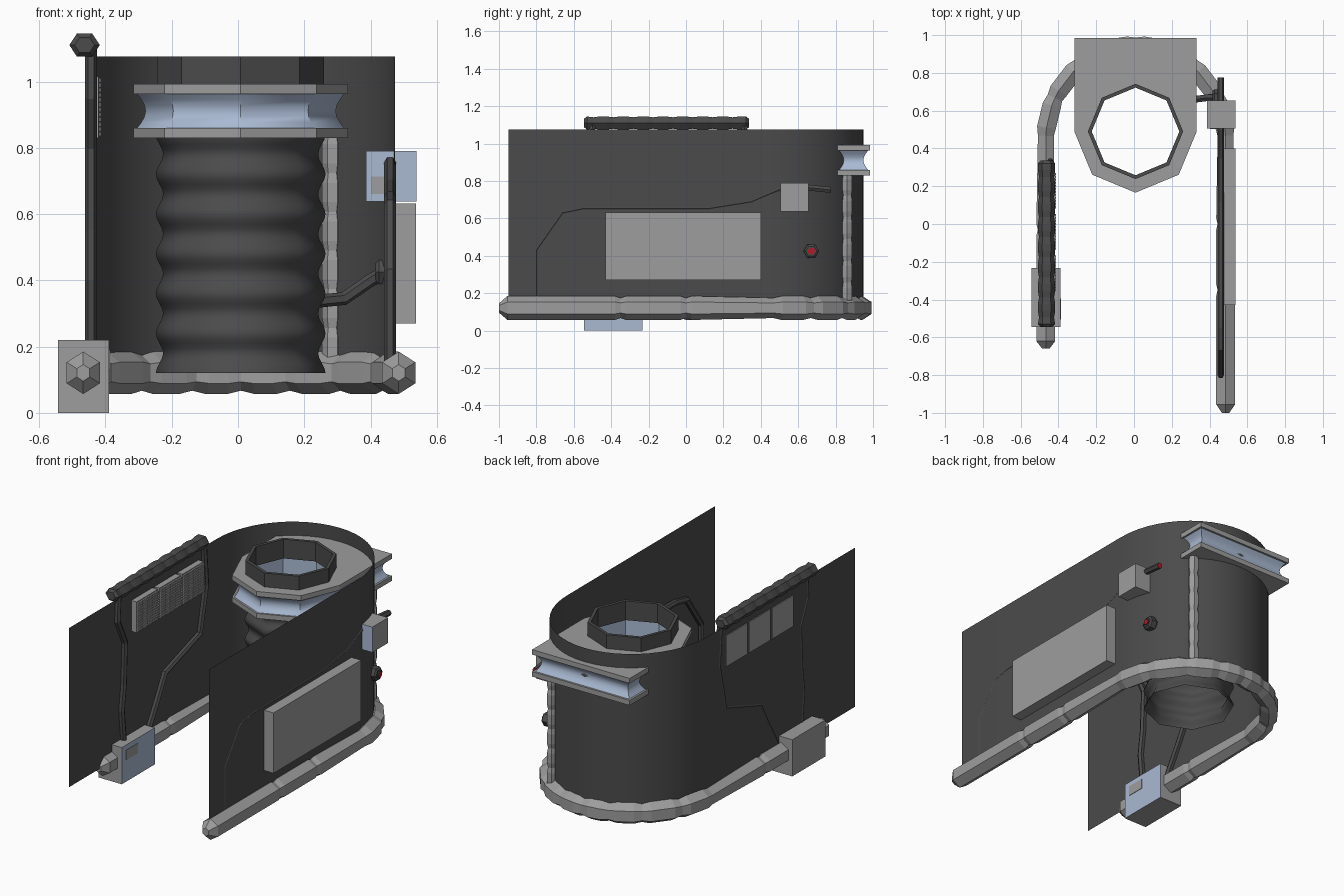
import bpy, bmesh
from math import sin, cos, pi, radians
from mathutils import Vector

if "Cube" in bpy.data.objects:
    bpy.data.objects.remove(bpy.data.objects["Cube"])


def material(name, r, g, b):
    m = bpy.data.materials.new(name)
    m.diffuse_color = (r, g, b, 1)
    m.use_nodes = True
    m.node_tree.nodes["Principled BSDF"].inputs["Base Color"].default_value = m.diffuse_color
    return m


GREY = material("mid grey", 0.34, 0.34, 0.34)
DARK = material("charcoal", 0.07, 0.07, 0.07)
BLUE = material("pale blue", 0.40, 0.49, 0.65)
RED = material("red", 0.45, 0.01, 0.02)


def finish(name, bm, mats, smooth=False, normals=True):
    if normals:
        bmesh.ops.recalc_face_normals(bm, faces=bm.faces[:])
    me = bpy.data.meshes.new(name)
    bm.to_mesh(me)
    bm.free()
    for m in mats:
        me.materials.append(m)
    for p in me.polygons:
        p.use_smooth = smooth
    ob = bpy.data.objects.new(name, me)
    bpy.context.collection.objects.link(ob)
    return ob


def skin(bm, rings, closed=True):
    """Join successive rings of points with quads; returns the vertex rings."""
    vr = [[bm.verts.new(p) for p in r] for r in rings]
    n = len(vr[0])
    for a, b in zip(vr, vr[1:]):
        for i in range(n if closed else n - 1):
            j = (i + 1) % n
            bm.faces.new((a[i], a[j], b[j], b[i]))
    return vr


def tube(name, pts, radii, mat, start=(0, 0, 1), squash=1.0, sides=6, end_mat=None):
    """Sweep a low-sided section along a path with a radius per point."""
    pts = [Vector(p) for p in pts]
    if not isinstance(radii, list):
        radii = [radii] * len(pts)
    nrm, rings = Vector(start), []
    for i, p in enumerate(pts):
        t = Vector()
        if i:
            t += (p - pts[i - 1]).normalized()
        if i < len(pts) - 1:
            t += (pts[i + 1] - p).normalized()
        t.normalize()
        nrm = (nrm - t * nrm.dot(t)).normalized()
        side = t.cross(nrm)
        rings.append([p + radii[i] * (nrm * cos(2 * pi * k / sides) + side * squash * sin(2 * pi * k / sides))
                      for k in range(sides)])
    bm = bmesh.new()
    vr = skin(bm, rings)
    bm.faces.new(vr[0])
    cap = bm.faces.new(vr[-1])
    if end_mat:
        cap.material_index = 1
    return finish(name, bm, [mat] + ([end_mat] if end_mat else []))


def box(name, lo, hi, mat, face_dir=None, face_mat=None):
    bm = bmesh.new()
    bmesh.ops.create_cube(bm, size=1)
    for v in bm.verts:
        v.co = [(lo[i] + hi[i]) / 2 + v.co[i] * (hi[i] - lo[i]) for i in range(3)]
    bm.normal_update()
    if face_dir:
        for f in bm.faces:
            if f.normal.dot(Vector(face_dir)) > 0.9:
                f.material_index = 1
    return finish(name, bm, [mat] + ([face_mat] if face_mat else []))


def stud_grid(name, x, out, y0, y1, z0, z1, ny, nz):
    """Sheet of small raised cells facing along x."""
    bm = bmesh.new()
    rows = [[(x, y0 + (y1 - y0) * i / ny, z0 + (z1 - z0) * j / nz) for i in range(ny + 1)]
            for j in range(nz + 1)]
    skin(bm, rows, closed=False)
    bm.normal_update()
    if bm.faces[:][0].normal.x * out < 0:
        bmesh.ops.reverse_faces(bm, faces=bm.faces[:])
    bmesh.ops.inset_individual(bm, faces=bm.faces[:], thickness=0.003, depth=0.007)
    finish(name, bm, [GREY], normals=False)


CX, CY = 0.009, 0.45


def u_point(a, z, rx=0.476, ry=0.495):
    return (CX + rx * cos(a), CY + ry * sin(a), z)


# curved wall sheet, open to the front
line = [(CX + 0.465, -0.95, 0)] + [u_point(pi * i / 24, 0, 0.465, 0.5) for i in range(25)] + [(CX - 0.465, -0.95, 0)]
bm = bmesh.new()
skin(bm, [[(x, y, z) for x, y, _ in line] for z in (0.12, 1.075)], closed=False)
finish("wall", bm, [DARK], smooth=True)

# padded base tube with narrow grooves
R, Z = 0.064, 0.121
pts, rad = [(0.485, -1.0, Z), (0.485, -0.955, Z)], [0.025, R]
for g in (-0.35, 0.0):
    for d, r in ((-0.03, R), (0, 0.054), (0.03, R)):
        pts.append((0.485, g + d, Z))
        rad.append(r)
for g in (2, 26, 51, 72, 90, 108, 129, 154, 178):
    for d, r in ((-5, R), (0, 0.054), (5, R)):
        if 0 <= g + d <= 180:
            pts.append(u_point(radians(g + d), Z))
            rad.append(r)
for d, r in ((0.03, R), (0, 0.054), (-0.03, R)):
    pts.append((-0.467, d - 0.03, Z))
    rad.append(r)
pts += [(-0.467, -0.62, Z), (-0.467, -0.66, Z)]
rad += [R, 0.025]
tube("base_tube", pts, rad, GREY, squash=0.9)

# scalloped post at the back
n = 24
tube("back_post", [(0.285, 0.862, 0.14 + 0.7 * i / n) for i in range(n + 1)],
     [0.031 if i % 4 else 0.025 for i in range(n + 1)], GREY, start=(1, 0, 0))

# bellows duct
DX, DY = 0.008, 0.49


def octagon(r, z):
    return [(DX + r * cos(pi * k / 4), DY + r * sin(pi * k / 4), z) for k in range(8)]


bm = bmesh.new()
steps = 48
skin(bm, [octagon(0.245 + 0.011 * cos(2 * pi * i / 8), 0.12 + 0.72 * i / steps) for i in range(steps + 1)])
finish("bellows_duct", bm, [DARK], smooth=True)

# dark octagonal rim on top of the duct
bm = bmesh.new()
r0 = [octagon(0.252, 0.96), octagon(0.252, 1.075), octagon(0.232, 1.075), octagon(0.232, 0.96)]
skin(bm, r0 + [r0[0]])
bmesh.ops.remove_doubles(bm, verts=bm.verts[:], dist=1e-5)
finish("duct_rim", bm, [DARK])


def collar_outline(inset, z):
    """Half octagon at the front, square at the back, eight points."""
    r = 0.324 - inset
    p = octagon(r, z)
    back = 0.985 - inset
    p[1], p[2], p[3] = (DX + r, back, z), (DX, back, z), (DX - r, back, z)
    return p


def collar(name, profile, mat, smooth=False):
    rings = [collar_outline(i, z) for i, z in profile]
    rings = [octagon(0.245, profile[0][1])] + rings + [octagon(0.245, profile[-1][1])]
    bm = bmesh.new()
    skin(bm, rings + [rings[0]])
    bmesh.ops.remove_doubles(bm, verts=bm.verts[:], dist=1e-5)
    ob = finish(name, bm, [mat], smooth)
    if smooth:
        bpy.ops.object.select_all(action='DESELECT')
        ob.select_set(True)
        bpy.context.view_layer.objects.active = ob
        bpy.ops.object.shade_smooth_by_angle(angle=radians(40))


collar("collar_lower_flange", [(0, 0.83), (0, 0.86)], GREY)
collar("collar_upper_flange", [(0, 0.962), (0, 0.992)], GREY)
collar("collar_body", [(0.012 + 0.025 * sin(pi * i / 6), 0.86 + 0.102 * i / 6) for i in range(7)], BLUE, True)

# outer panel on the right wall with its studded inner face
box("right_panel", (0.45, -0.43, 0.27), (0.537, 0.40, 0.632), GREY)
stud_grid("right_panel_grid", 0.449, -1, -0.42, 0.39, 0.28, 0.622, 40, 18)

# three vent panels through the left wall
for i in range(3):
    y = -0.36 + i * 0.218
    box(f"left_vent_{i + 1}", (-0.461, y, 0.83), (-0.421, y + 0.2, 1.015), GREY)
    stud_grid(f"left_vent_grid_{i + 1}", -0.42, 1, y + 0.004, y + 0.196, 0.834, 1.011, 12, 12)

# control boxes with a pale face and a small window
box("left_box", (-0.543, -0.545, 0), (-0.39, -0.232, 0.22), GREY, (1, 0, 0), BLUE)
box("left_box_window", (-0.395, -0.505, 0.13), (-0.387, -0.395, 0.19), GREY)
box("right_box", (0.386, 0.505, 0.638), (0.538, 0.655, 0.79), GREY, (0, -1, 0), BLUE)
box("right_box_window", (0.402, 0.502, 0.66), (0.445, 0.51, 0.713), GREY)

# ribbed rail on the left wall
pts, rad = [(-0.463, -0.545, 1.11)], [0.03]
for i in range(25):
    pts.append((-0.463, -0.53 + 0.85 * i / 24, 1.11))
    rad.append(0.040 if i % 3 == 1 else 0.046)
pts.append((-0.463, 0.337, 1.11))
rad.append(0.03)
tube("left_rail", pts, rad, DARK, start=(1, 0, 0), squash=0.88)


# cables running along the inside of the walls
def cable(name, x, yz, start=(1, 0, 0)):
    tube(name, [(x, y, z) for y, z in yz], 0.018, DARK, start, end_mat=RED)


cable("left_cable_front", -0.443, [(-0.5, 1.1), (-0.51, 0.95), (-0.44, 0.8), (-0.45, 0.55), (-0.47, 0.4), (-0.45, 0.2)])
cable("left_cable_back", -0.443, [(0.31, 1.1), (0.33, 0.85), (0.27, 0.58), (-0.06, 0.47), (-0.13, 0.34), (-0.24, 0.15)])
cable("right_cable", 0.459, [(-0.8, 0.14), (-0.8, 0.43), (-0.66, 0.63), (-0.55, 0.653), (0.12, 0.653),
                             (0.35, 0.69), (0.5, 0.755), (0.65, 0.765), (0.775, 0.752)])

# hose from the duct to the wall, with its hexagonal fitting
tube("duct_hose", [(0.22, 0.63, 0.335), (0.32, 0.66, 0.345), (0.4, 0.67, 0.4), (0.445, 0.67, 0.425), (0.475, 0.67, 0.425)],
     0.02, DARK, end_mat=RED)
tube("hose_fitting", [(0.415, 0.67, 0.425), (0.425, 0.67, 0.425), (0.46, 0.67, 0.425), (0.468, 0.67, 0.425)],
     [0.03, 0.042, 0.042, 0.03], DARK, start=(0, 1, 0))
